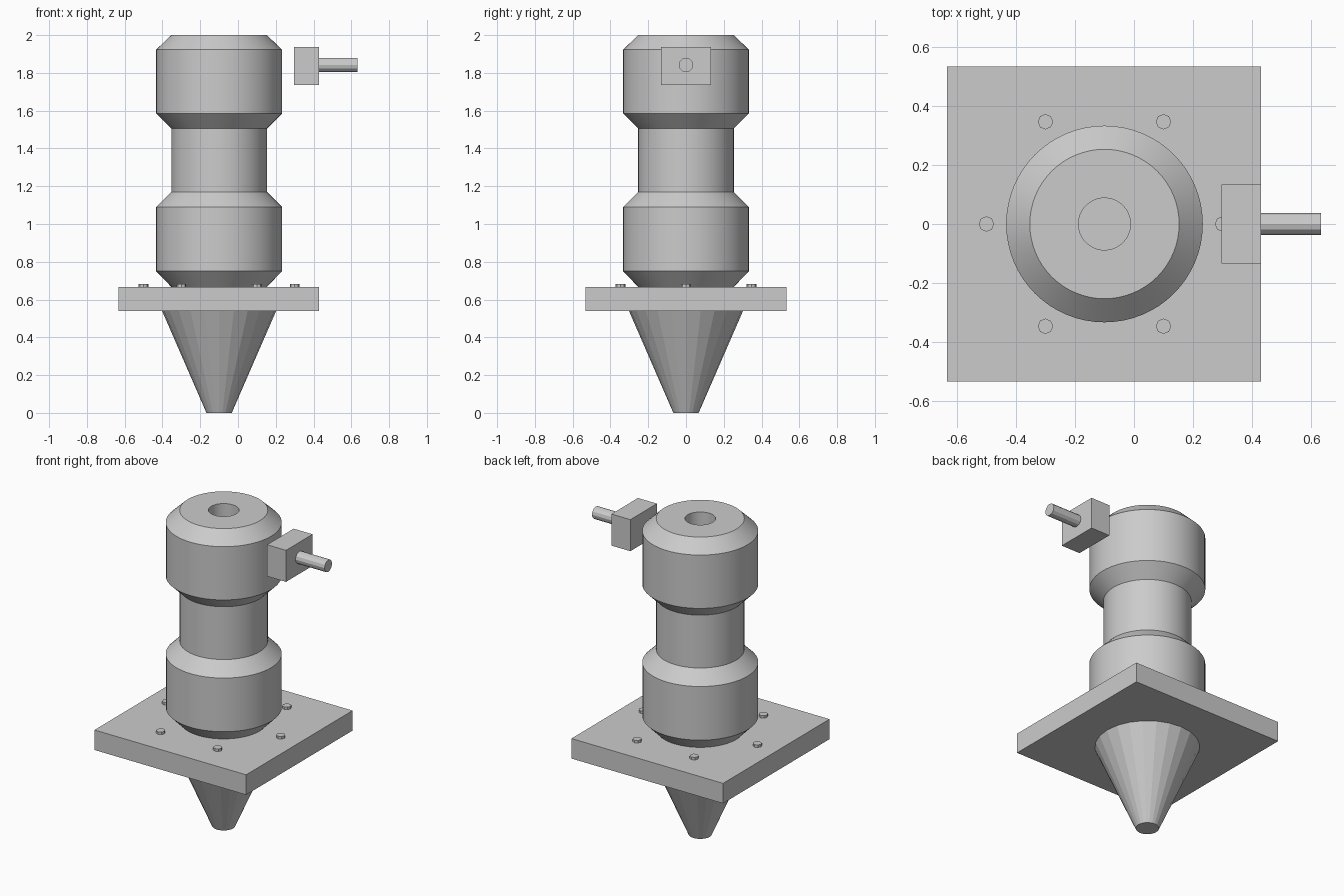
import bpy, bmesh
from math import cos, sin, pi, radians
from mathutils import Matrix, Vector

cube = bpy.data.objects.get("Cube")
if cube:
    bpy.data.objects.remove(cube, do_unlink=True)

AXIS_X = -0.1

metal = bpy.data.materials.new("plain grey")
metal.use_nodes = True
GREY = (0.6, 0.6, 0.6, 1)
metal.diffuse_color = GREY
metal.node_tree.nodes["Principled BSDF"].inputs["Base Color"].default_value = GREY


def finish(name, bm, smooth=False):
    bmesh.ops.recalc_face_normals(bm, faces=bm.faces)
    mesh = bpy.data.meshes.new(name)
    bm.to_mesh(mesh)
    bm.free()
    mesh.materials.append(metal)
    obj = bpy.data.objects.new(name, mesh)
    bpy.context.collection.objects.link(obj)
    if smooth:
        bpy.ops.object.select_all(action='DESELECT')
        obj.select_set(True)
        bpy.context.view_layer.objects.active = obj
        bpy.ops.object.shade_smooth_by_angle(angle=radians(25))
    return obj


def box(name, low, high):
    low, high = Vector(low), Vector(high)
    bm = bmesh.new()
    place = Matrix.Translation((low + high) / 2) @ Matrix.Diagonal((*(high - low), 1))
    bmesh.ops.create_cube(bm, size=1, matrix=place)
    return finish(name, bm)


def cylinder(name, sides, r1, r2, depth, matrix):
    bm = bmesh.new()
    bmesh.ops.create_cone(bm, cap_ends=True, segments=sides, radius1=r1,
                          radius2=r2, depth=depth, matrix=matrix)
    return finish(name, bm)


def lathe(name, profile, sides):
    """Spin a profile of (radius, z) about the main axis, capping both ends."""
    bm = bmesh.new()
    rings = [[bm.verts.new((AXIS_X + r * cos(2 * pi * i / sides),
                            r * sin(2 * pi * i / sides), z))
              for i in range(sides)] for r, z in profile]
    for a, b in zip(rings, rings[1:]):
        for i in range(sides):
            j = (i + 1) % sides
            bm.faces.new((a[i], a[j], b[j], b[i]))
    bm.faces.new(rings[0])
    bm.faces.new(rings[-1])
    return finish(name, bm, smooth=True)


# Waisted barrel with a bore open at the top
WAIST, DRUM, BORE = 0.253, 0.333, 0.088
lathe("barrel", [(WAIST, 0.667), (DRUM, 0.75), (DRUM, 1.09), (WAIST, 1.17),
                 (WAIST, 1.505), (DRUM, 1.585), (DRUM, 1.923), (WAIST, 2.0),
                 (BORE, 2.0), (BORE, 0.7)], 64)

# Square mounting plate
box("mounting_plate", (-0.633, -0.533, 0.54), (0.43, 0.533, 0.667))

# Faceted nozzle below the plate
cylinder("nozzle", 24, 0.067, 0.302, 0.54, Matrix.Translation((AXIS_X, 0, 0.27)))

# Ring of bolt heads on the plate
for i in range(6):
    a = i * pi / 3
    cylinder(f"bolt_{i + 1}", 8, 0.026, 0.026, 0.03,
             Matrix.Translation((AXIS_X + 0.4 * cos(a), 0.4 * sin(a), 0.668)))

# Detached side block with its rod
box("side_block", (0.297, -0.133, 1.737), (0.43, 0.133, 1.937))
cylinder("side_rod", 12, 0.038, 0.038, 0.203,
         Matrix.Translation((0.5315, 0, 1.842)) @ Matrix.Rotation(pi / 2, 4, 'Y'))
